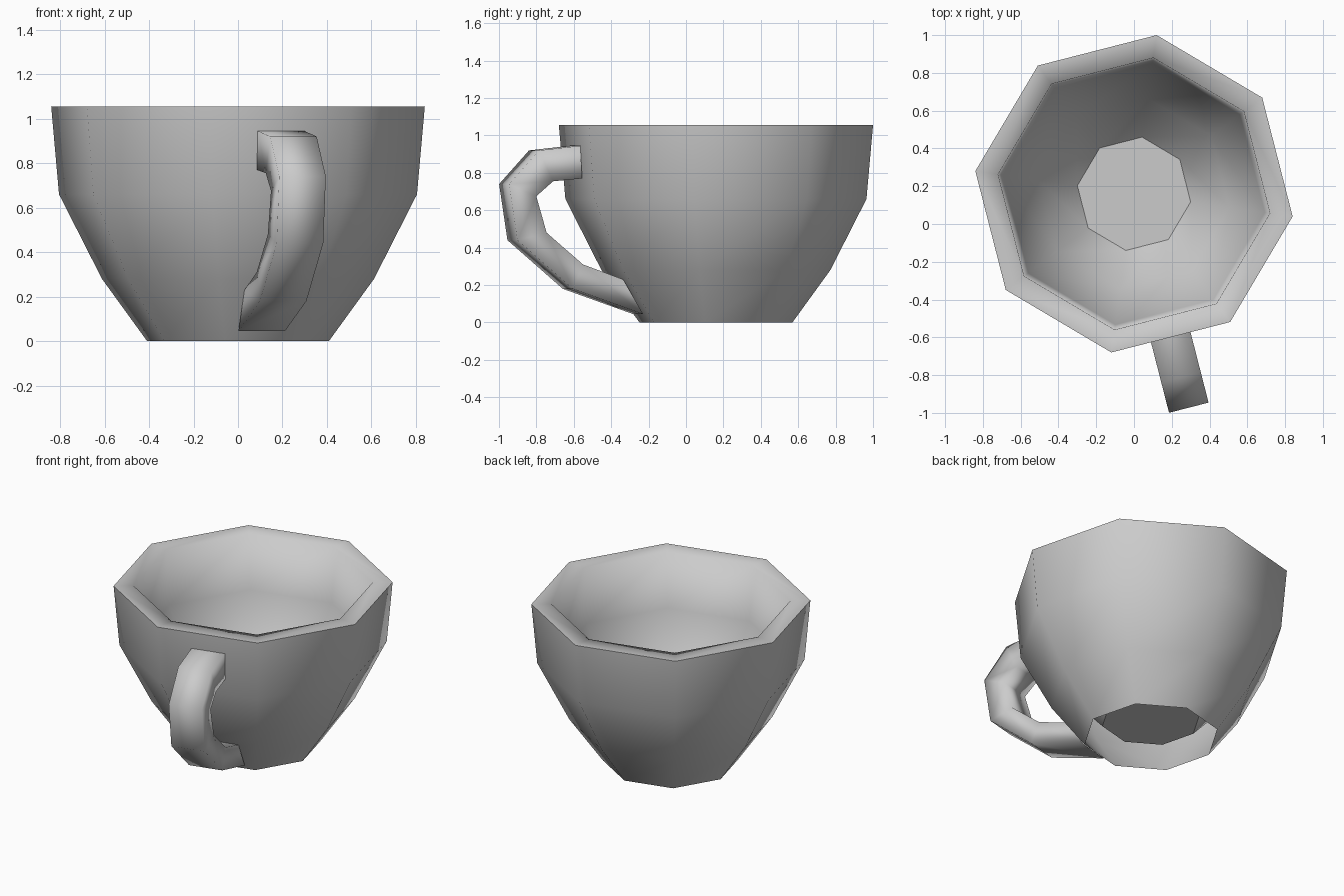
import bpy, bmesh
from math import sin, cos, radians
from mathutils import Vector

if "Cube" in bpy.data.objects:
    bpy.data.objects.remove(bpy.data.objects["Cube"])

AXIS = Vector((0, 0.16, 0))       # vertical axis of the cup
START = -8.13                     # rotation of the eight-sided body, degrees


def loft(name, rings, cap_end=False, sharp=()):
    """Skin closed rings of points; rings listed in `sharp` keep a hard edge."""
    bm = bmesh.new()
    loops = [[bm.verts.new(p) for p in ring] for ring in rings]
    n = len(loops[0])
    for a, b in zip(loops, loops[1:]):
        for j in range(n):
            k = (j + 1) % n
            bm.faces.new((a[j], a[k], b[k], b[j]))
    if cap_end:
        bm.faces.new(loops[-1])
    for f in bm.faces:
        f.smooth = True
    for i in sharp:
        for j in range(n):
            bm.edges.get((loops[i][j], loops[i][(j + 1) % n])).smooth = False
    mesh = bpy.data.meshes.new(name)
    bm.to_mesh(mesh)
    bm.free()
    obj = bpy.data.objects.new(name, mesh)
    bpy.context.collection.objects.link(obj)
    return obj


def octagon(r, z):
    angles = [radians(START + 45 * k) for k in range(8)]
    return [AXIS + Vector((r * cos(a), r * sin(a), z)) for a in angles]


# Cup body: outer wall up, over the rim, down the inner wall to a raised floor
# (the underside of the base is open)
profile = [(0.413, 0), (0.618, 0.28), (0.813, 0.66), (0.8485, 1.055),
           (0.727, 1.055), (0.70, 0.69), (0.51, 0.34), (0.303, 0.115)]
loft("cup_body", [octagon(r, z) for r, z in profile], cap_end=True, sharp=(3, 7))

# Handle: rectangular section, centred on one flat side of the body
a = radians(START - 67.5)
out = Vector((cos(a), sin(a), 0))
side = Vector((-sin(a), cos(a), 0)) * 0.108
outer = [(0.43, 0.045), (0.818, 0.18), (1.123, 0.44),
         (1.169, 0.74), (1.004, 0.92), (0.776, 0.945)]
inner = [(0.539, 0.23), (0.761, 0.31), (0.962, 0.48),
         (1.019, 0.675), (0.926, 0.755), (0.766, 0.77)]
sections = []
for (so, zo), (si, zi) in zip(outer, inner):
    po = AXIS + out * so + Vector((0, 0, zo))
    pi = AXIS + out * si + Vector((0, 0, zi))
    sections.append([po - side, po + side, pi + side, pi - side])
loft("handle", sections)
